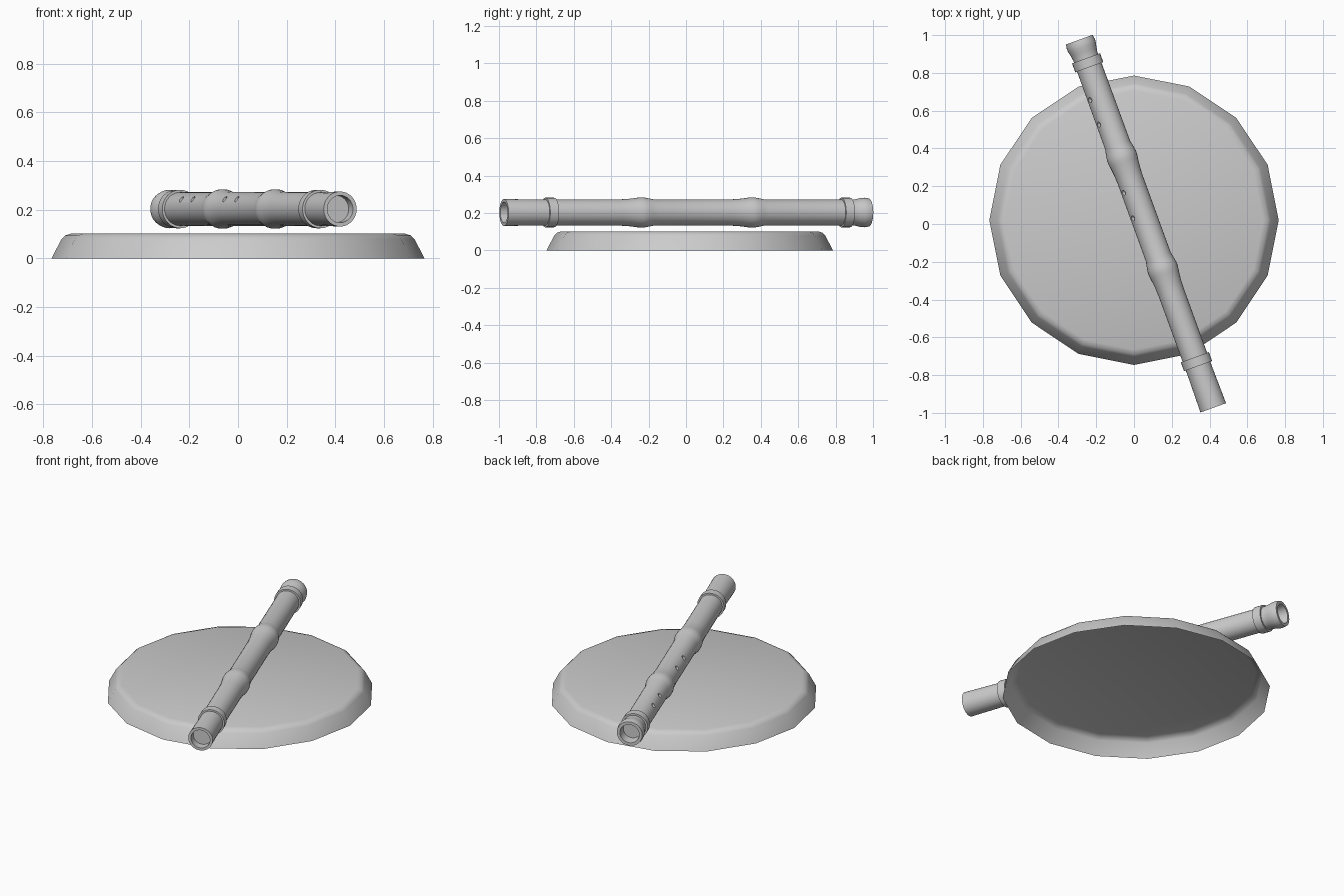
import bpy, bmesh, math
from mathutils import Matrix, Vector

if "Cube" in bpy.data.objects:
    bpy.data.objects.remove(bpy.data.objects["Cube"])


def lathe(name, profile, sides, matrix=Matrix(), closed=False):
    """Spin (radius, height) points about z; radius 0 makes a pole."""
    bm = bmesh.new()
    rings = []
    for r, h in profile:
        if r == 0:
            rings.append([bm.verts.new((0, 0, h))] * sides)
        else:
            rings.append([bm.verts.new((r * math.cos(a), r * math.sin(a), h))
                          for a in (2 * math.pi * i / sides for i in range(sides))])
    pairs = list(zip(rings, rings[1:]))
    if closed:
        pairs.append((rings[-1], rings[0]))
    for a, b in pairs:
        for i in range(sides):
            j = (i + 1) % sides
            corners = list(dict.fromkeys((a[i], a[j], b[j], b[i])))
            bm.faces.new(corners)
    bmesh.ops.recalc_face_normals(bm, faces=bm.faces)
    mesh = bpy.data.meshes.new(name)
    bm.to_mesh(mesh)
    bm.free()
    obj = bpy.data.objects.new(name, mesh)
    obj.matrix_world = matrix
    bpy.context.collection.objects.link(obj)
    return obj


def smooth(obj, degrees=40):
    bpy.ops.object.select_all(action='DESELECT')
    obj.select_set(True)
    bpy.context.view_layer.objects.active = obj
    bpy.ops.object.shade_smooth_by_angle(angle=math.radians(degrees))


# Sixteen-sided base shell, open underneath, with a rounded upper rim
base = lathe("base_disc", [(0.766, 0), (0.724, 0.08), (0.71, 0.094),
                           (0.685, 0.102), (0, 0.102)], 16,
             Matrix.Translation((0, 0.02, 0)))
smooth(base)

# Flute axis: local z runs along the tube from the front end
axis = (Matrix.Translation((0.4175, -0.9675, 0.2025))
        @ Matrix.Rotation(math.radians(20), 4, 'Z')
        @ Matrix.Rotation(math.radians(-90), 4, 'X'))
START, LENGTH = -0.006, 2.068

# Tube outline: recessed front end, two bamboo nodes, flared mouthpiece
profile = [(0, 0.045), (0.056, 0.045), (0.056, START), (0.072, START), (0.069, 0.2)]
for node in (0.775, 1.405):
    profile += [(0.07, node - 0.13), (0.072, node - 0.08), (0.078, node - 0.03),
                (0.081, node - 0.01), (0.081, node + 0.01), (0.077, node + 0.035),
                (0.07, node + 0.07)]
profile += [(0.069, 1.93), (0.068, 1.975), (0.072, 2.0), (0.078, 2.025),
            (0.079, 2.045), (0.075, LENGTH), (0.057, LENGTH),
            (0.053, LENGTH - 0.06), (0, LENGTH - 0.06)]
tube = lathe("flute_tube", profile, 32, axis)

# Finger holes sunk into the tube's upper left side
angle = math.radians(54)
out = Vector((-math.sin(angle), -math.cos(angle), 0))
turn = out.to_track_quat('Z', 'Y').to_matrix().to_4x4()
for t in (1.082, 1.226, 1.61, 1.748):
    place = axis @ Matrix.Translation(out * 0.05 + Vector((0, 0, t))) @ turn
    cutter = lathe("hole_cutter", [(0, 0), (0.014, 0), (0.014, 0.06), (0, 0.06)], 12, place)
    cutter.hide_render = True
    mod = tube.modifiers.new("finger_hole", 'BOOLEAN')
    mod.operation = 'DIFFERENCE'
    mod.solver = 'EXACT'
    mod.object = cutter
    bpy.context.view_layer.update()
    bpy.context.view_layer.objects.active = tube
    bpy.ops.object.modifier_apply(modifier=mod.name)
    bpy.data.objects.remove(cutter)
smooth(tube)

# Binding collars near both ends
for name, t in (("front_collar", 0.254), ("back_collar", 1.938)):
    collar = lathe(name, [(0.066, t - 0.025), (0.079, t - 0.025),
                          (0.079, t + 0.025), (0.066, t + 0.025)],
                   32, axis, closed=True)
    smooth(collar)
